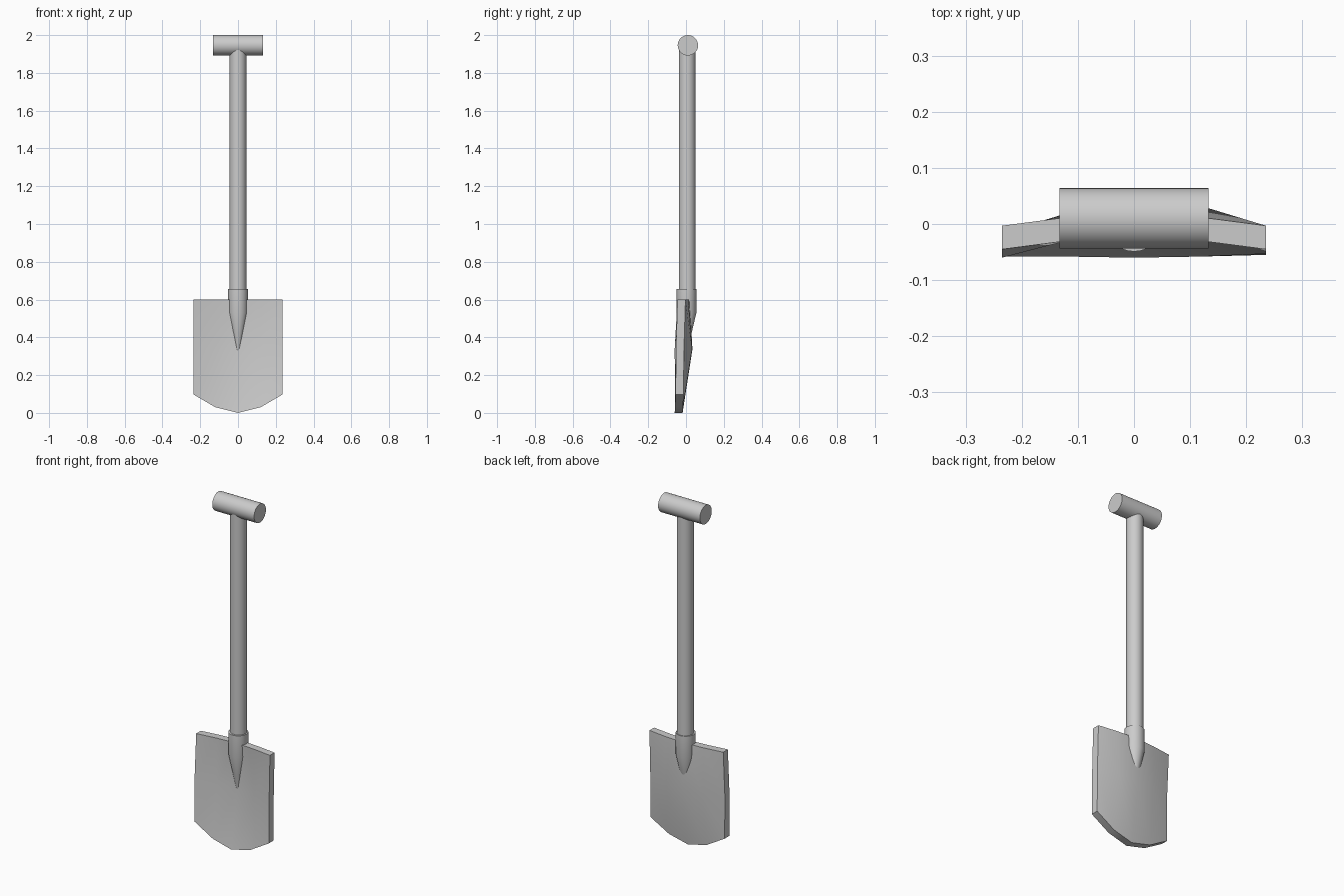
import bpy, bmesh, math

if "Cube" in bpy.data.objects:
    bpy.data.objects.remove(bpy.data.objects["Cube"])


def finish(bm, name, angle=35):
    bmesh.ops.recalc_face_normals(bm, faces=bm.faces[:])
    me = bpy.data.meshes.new(name)
    bm.to_mesh(me)
    bm.free()
    ob = bpy.data.objects.new(name, me)
    bpy.context.collection.objects.link(ob)
    bpy.ops.object.select_all(action='DESELECT')
    ob.select_set(True)
    bpy.context.view_layer.objects.active = ob
    bpy.ops.object.shade_smooth_by_angle(angle=math.radians(angle))
    return ob


def loft(name, rings, sides=32, along_x=False):
    """Skin round rings of (position, y centre, radius); vertical, or along x at height z."""
    bm = bmesh.new()
    loops = []
    for pos, yc, r, *z in rings:
        loop = []
        for i in range(sides):
            a = 2 * math.pi * i / sides
            c, s = r * math.cos(a), r * math.sin(a)
            loop.append(bm.verts.new((pos, yc + c, z[0] + s) if along_x else (c, yc + s, pos)))
        loops.append(loop)
    for a, b in zip(loops, loops[1:]):
        for i in range(sides):
            j = (i + 1) % sides
            bm.faces.new((a[i], a[j], b[j], b[i]))
    bm.faces.new(loops[0])
    bm.faces.new(loops[-1])
    return finish(bm, name)


# Cross grip, shaft and tapering socket
loft("grip", [(-0.133, 0.01, 0.054, 1.946), (0.133, 0.01, 0.054, 1.946)], along_x=True)
loft("shaft", [(0.6, 0.006, 0.044), (1.94, 0.006, 0.044)])
loft("socket", [(0.31, -0.002, 0.003), (0.42, 0.001, 0.028), (0.53, 0.003, 0.052),
                (0.655, 0.003, 0.052)])

# Dished blade: height and back-surface depth for each column
xs = [-0.235, -0.12, 0, 0.12, 0.235]
rows = [
    ([0.1, 0.033, 0.003, 0.033, 0.1], [-0.016, -0.016, -0.018, -0.016, -0.013]),
    ([0.34] * 5, [-0.018, 0.019, 0.034, 0.032, -0.011]),
    ([0.603] * 5, [-0.003, 0.012, 0.02, 0.012, -0.003]),
]
thick = 0.042
bm = bmesh.new()
back = [[bm.verts.new((x, y, z)) for x, y, z in zip(xs, ys, zs)] for zs, ys in rows]
front = [[bm.verts.new((x, y - thick, z)) for x, y, z in zip(xs, ys, zs)] for zs, ys in rows]
for grid in (back, front):
    for a, b in zip(grid, grid[1:]):
        for i in range(len(xs) - 1):
            bm.faces.new((a[i], a[i + 1], b[i + 1], b[i]))
# Rim joining the two skins
rim = [e for e in bm.edges if e.is_boundary]
bmesh.ops.bridge_loops(bm, edges=rim)
finish(bm, "blade")

# Rest the blade tip on the ground
for ob in bpy.context.collection.objects:
    if ob.name == "blade":
        low = min(v.co.z for v in ob.data.vertices)
        for v in ob.data.vertices:
            v.co.z -= low
